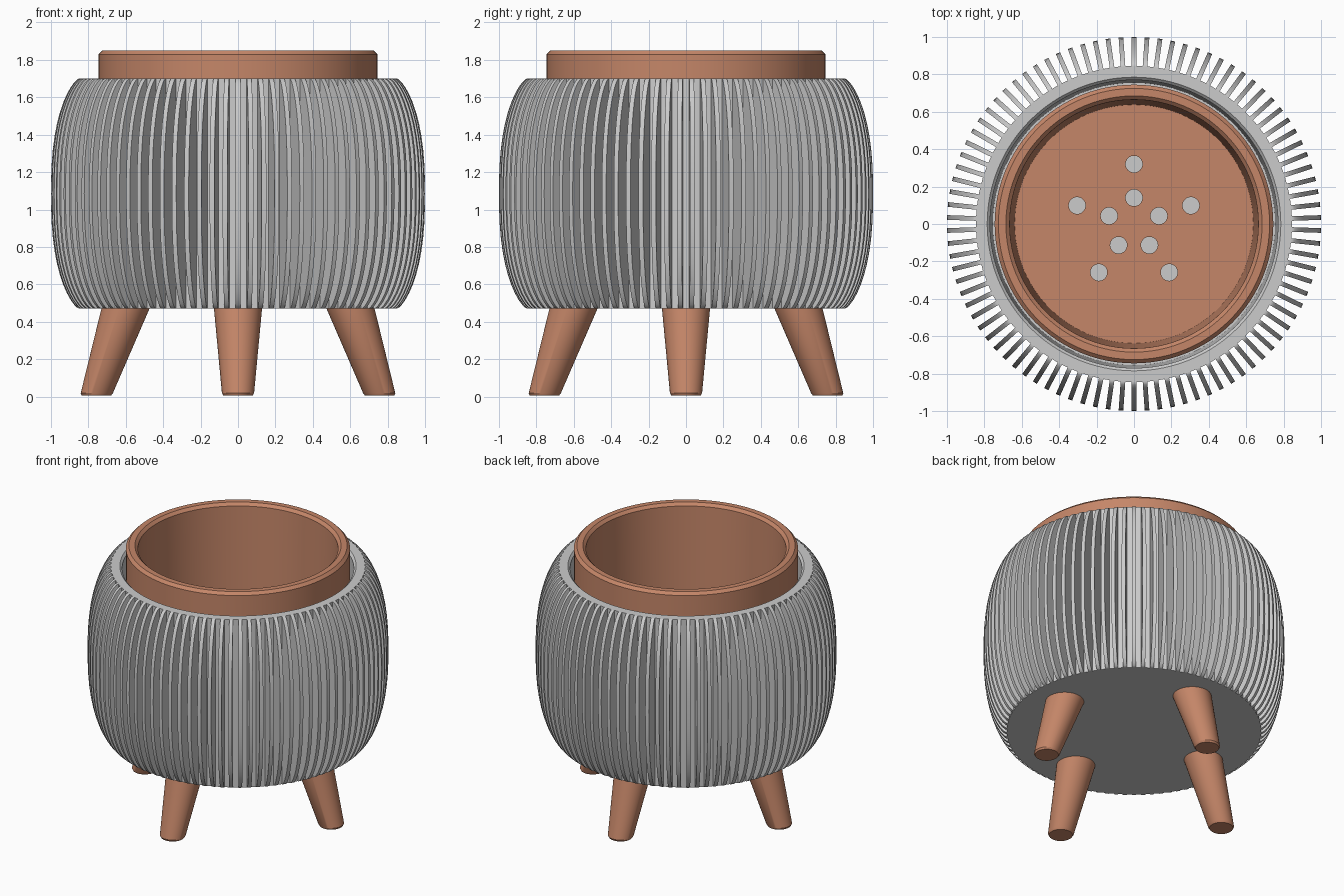
import bpy, bmesh, math
from mathutils import Vector

if "Cube" in bpy.data.objects:
    bpy.data.objects.remove(bpy.data.objects["Cube"])

clay = bpy.data.materials.new("terracotta")
clay.diffuse_color = (0.56, 0.24, 0.14, 1)
clay.use_nodes = True
clay.node_tree.nodes["Principled BSDF"].inputs["Base Color"].default_value = clay.diffuse_color


def finish(bm, name, mat=None, angle=30):
    bmesh.ops.recalc_face_normals(bm, faces=bm.faces)
    me = bpy.data.meshes.new(name)
    bm.to_mesh(me)
    bm.free()
    ob = bpy.data.objects.new(name, me)
    bpy.context.collection.objects.link(ob)
    if mat:
        me.materials.append(mat)
    smooth(ob, angle)
    return ob


def smooth(ob, angle=30):
    bpy.ops.object.select_all(action='DESELECT')
    ob.select_set(True)
    bpy.context.view_layer.objects.active = ob
    bpy.ops.object.shade_smooth_by_angle(angle=math.radians(angle))


def loft(bm, rings, n):
    """Skin (x, y, z, radius) circles and cap both ends."""
    loops = []
    for x, y, z, r in rings:
        loops.append([bm.verts.new((x + r * math.cos(2 * math.pi * i / n),
                                    y + r * math.sin(2 * math.pi * i / n), z)) for i in range(n)])
    for a, b in zip(loops, loops[1:]):
        for i in range(n):
            j = (i + 1) % n
            bm.faces.new((a[i], a[j], b[j], b[i]))
    bm.faces.new(loops[0])
    bm.faces.new(loops[-1])


def lathe(name, profile, n, mat=None):
    bm = bmesh.new()
    loft(bm, [(0, 0, z, r) for r, z in profile], n)
    return finish(bm, name, mat)


# Hollow outer shell behind the ribs
lathe("outer_shell", [(0.845, 0.47), (0.845, 1.70), (0.785, 1.70), (0.77, 1.685),
                      (0.755, 0.55)], 128)

# Bulging vertical ribs around the shell
RIBS, STEPS, HALF = 90, 24, 0.0125
Z_MID, Z_HALF = 1.085, 0.615
outline = [(0.835, Z_MID - Z_HALF)]
for k in range(STEPS + 1):
    t = -math.cos(math.pi * k / STEPS)
    bulge = max(0, 1 - abs(t) ** 2.5) ** 0.7
    outline.append((0.85 + 0.15 * bulge, Z_MID + Z_HALF * t))
outline.append((0.835, Z_MID + Z_HALF))
bm = bmesh.new()
for i in range(RIBS):
    a = -math.pi / 2 + 2 * math.pi * i / RIBS
    out = Vector((math.cos(a), math.sin(a), 0))
    side = Vector((-math.sin(a), math.cos(a), 0)) * HALF
    left = [bm.verts.new(out * r + side + Vector((0, 0, z))) for r, z in outline]
    right = [bm.verts.new(out * r - side + Vector((0, 0, z))) for r, z in outline]
    bm.faces.new(left)
    bm.faces.new(right[::-1])
    for k in range(len(outline)):
        m = (k + 1) % len(outline)
        bm.faces.new((left[k], right[k], right[m], left[m]))
finish(bm, "ribs")

# Inner pot with chamfered rim
pot = lathe("inner_pot", [(0.70, 0.60), (0.745, 0.65), (0.745, 1.83), (0.725, 1.85),
                          (0.685, 1.85), (0.665, 1.83), (0.638, 0.68)], 96, clay)

# Drain holes cut through the pot floor in two rings of five
bm = bmesh.new()
for radius in (0.14, 0.32):
    for i in range(5):
        a = math.pi / 2 + 2 * math.pi * i / 5
        x, y = radius * math.cos(a), radius * math.sin(a)
        loft(bm, [(x, y, 0.57, 0.045), (x, y, 0.75, 0.045)], 32)
cutter = finish(bm, "hole_cutter")
cutter.hide_render = True
mod = pot.modifiers.new("drain_holes", 'BOOLEAN')
mod.operation = 'DIFFERENCE'
mod.solver = 'EXACT'
mod.object = cutter
bpy.ops.object.select_all(action='DESELECT')
pot.select_set(True)
bpy.context.view_layer.objects.active = pot
bpy.ops.object.modifier_apply(modifier=mod.name)
bpy.data.objects.remove(cutter)
smooth(pot)

# Four splayed tapering legs
for name, dx, dy in (("front_leg", 0, -1), ("right_leg", 1, 0), ("back_leg", 0, 1), ("left_leg", -1, 0)):
    bm = bmesh.new()
    loft(bm, [(dx * d, dy * d, z, r) for d, z, r in
              ((0.757, 0.005, 0.078), (0.755, 0.018, 0.086), (0.60, 0.475, 0.129))], 48)
    finish(bm, name, clay)
